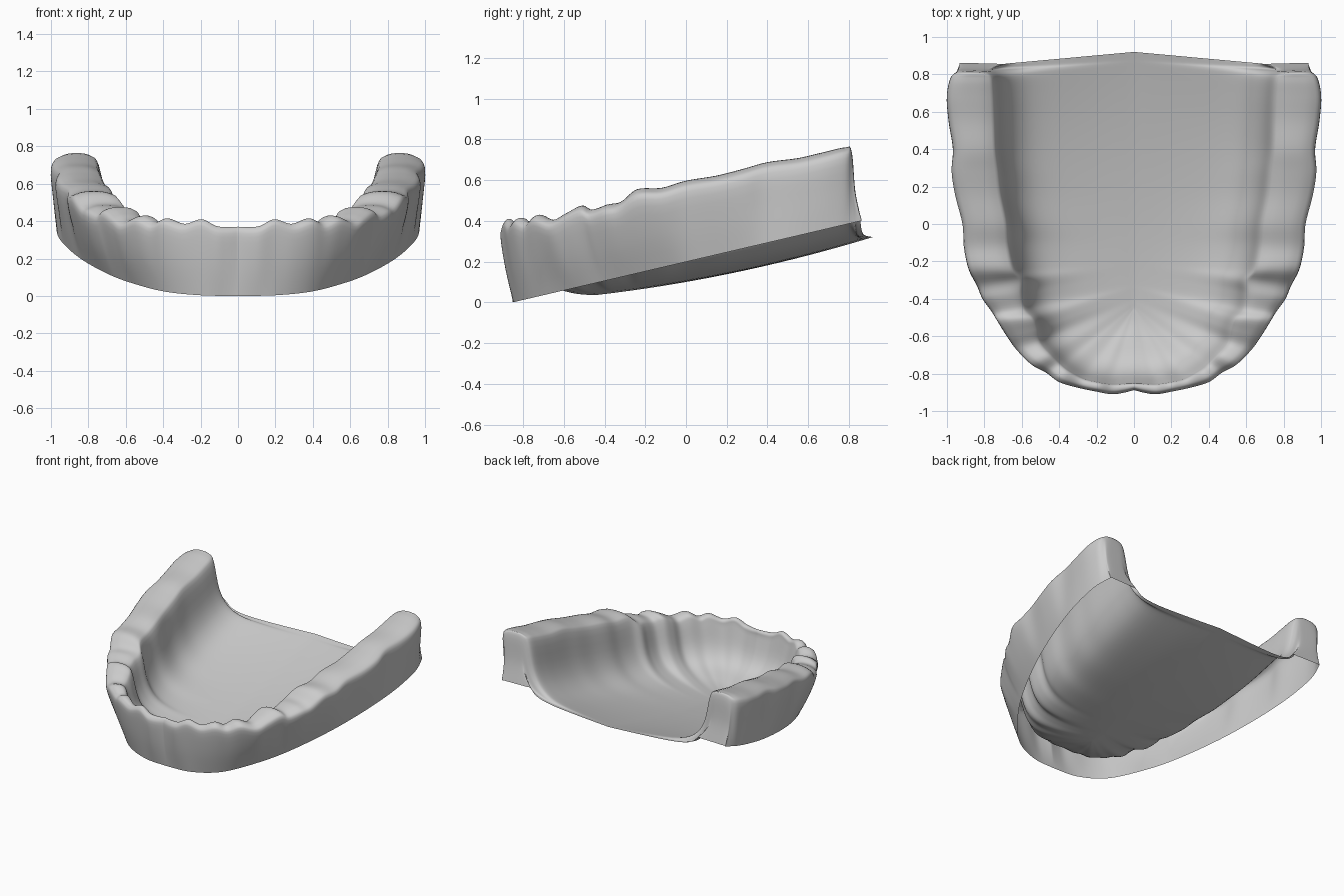
import bpy, bmesh
from mathutils import Vector

if "Cube" in bpy.data.objects:
    bpy.data.objects.remove(bpy.data.objects["Cube"])

# Arch stations, front centre to back end: outer x, y, inner x, y, crest height
STATIONS = [
    (0, -.888, 0, -.845, .37), (.06, -.903, .06, -.848, .368), (.12, -.91, .12, -.85, .375),
    (.20, -.896, .19, -.84, .41), (.30, -.875, .27, -.82, .385), (.40, -.845, .35, -.775, .415),
    (.47, -.795, .39, -.74, .395), (.55, -.75, .44, -.69, .43), (.63, -.67, .49, -.63, .405),
    (.68, -.60, .505, -.56, .44), (.73, -.52, .53, -.50, .475), (.76, -.47, .575, -.45, .455),
    (.81, -.40, .59, -.37, .48), (.84, -.33, .59, -.30, .495), (.885, -.24, .635, -.24, .555),
    (.91, -.12, .66, -.12, .562), (.917, 0, .67, 0, .597), (.955, .15, .70, .15, .622),
    (.975, .28, .715, .28, .655), (.967, .40, .73, .40, .688), (.99, .55, .735, .55, .708),
    (1.0, .68, .74, .68, .738), (.98, .78, .75, .78, .76), (.945, .815, .775, .81, .742),
    (.935, .832, .775, .827, .55), (.93, .862, .70, .856, .405),
]
# Smooth lower rim of the outer wall
RIM = [(0, -.85), (.2, -.835), (.4, -.745), (.58, -.54), (.70, -.34), (.82, -.06),
       (.90, .2), (.95, .43), (.968, .6), (.965, .75), (.93, .862)]


def spline(points, n):
    """Catmull-Rom curve through points, n steps per span."""
    p = [Vector(q) for q in points]
    p = [p[0]] + p + [p[-1]]
    out = []
    for a, b, c, d in zip(p, p[1:], p[2:], p[3:]):
        for k in range(n):
            t = k / n
            out.append(.5 * (2 * b + (c - a) * t + (2 * a - 5 * b + 4 * c - d) * t * t
                             + (3 * b - a - 3 * c + d) * t ** 3))
    return out + [p[-1]]


def lengths(points):
    s = [0.0]
    for a, b in zip(points, points[1:]):
        s.append(s[-1] + (b - a).length)
    return [v / s[-1] for v in s]


def sample(points, s, t):
    for i in range(len(s) - 1):
        if t <= s[i + 1]:
            return points[i].lerp(points[i + 1], (t - s[i]) / (s[i + 1] - s[i]))
    return points[-1]


def section(st, rim):
    """Profile from lower rim, over the ridge, down to the palate midline."""
    outer, inner, top = Vector(st[0:2]), Vector(st[2:4]), st[4]
    zb = .234 * (rim.y + .85)
    drop = min(.055, .2 * max(top - zb, 0))
    t = min(max((inner.y + .845) / 1.701, 0), 1)
    mid = Vector((0, -.45 + 1.37 * t ** 1.6))
    s = mid.y + .45
    zc = .035 + .113 * s + .07 * s * s
    h = top - drop - zc
    span = mid - inner
    away = span.normalized()
    pts = [(rim, zb), (rim.lerp(outer, .6), zb + .5 * (top - drop - zb)), (outer, top - drop)]
    for f, k in ((.17, .2), (.5, 0), (.83, .2)):
        pts.append((outer.lerp(inner, f), top - k * drop))
    pts.append((inner, top - drop))
    for d, f in ((.045, .52), (.12, .24), (.25, .09)):
        pts.append((inner + away * min(d, span.length * .8), zc + h * f))
    pts.append(((inner + away * .25).lerp(mid, .5), zc + h * .022))
    pts.append((mid, zc))
    return spline([(q.x, q.y, z) for q, z in pts], 4)


# Half of the dental arch tray, as a grid of swept sections
arch = spline(STATIONS, 5)
arch_s = lengths([Vector(a[0:2]) for a in arch])
rim = spline(RIM, 12)
rim_s = lengths(rim)
rows = [section(a, sample(rim, rim_s, t)) for a, t in zip(arch, arch_s)]

bm = bmesh.new()
grid = [[bm.verts.new((max(p.x, 0), p.y, p.z)) for p in row] for row in rows]
for r0, r1 in zip(grid, grid[1:]):
    for j in range(len(r0) - 1):
        bm.faces.new((r0[j], r1[j], r1[j + 1], r0[j + 1]))
bmesh.ops.remove_doubles(bm, verts=bm.verts, dist=.0004)
for f in bm.faces:
    f.smooth = True
mesh = bpy.data.meshes.new("dental_arch_tray")
bm.to_mesh(mesh)
bm.free()

tray = bpy.data.objects.new("dental_arch_tray", mesh)
bpy.context.collection.objects.link(tray)
mirror = tray.modifiers.new("mirror", 'MIRROR')
mirror.merge_threshold = .001
